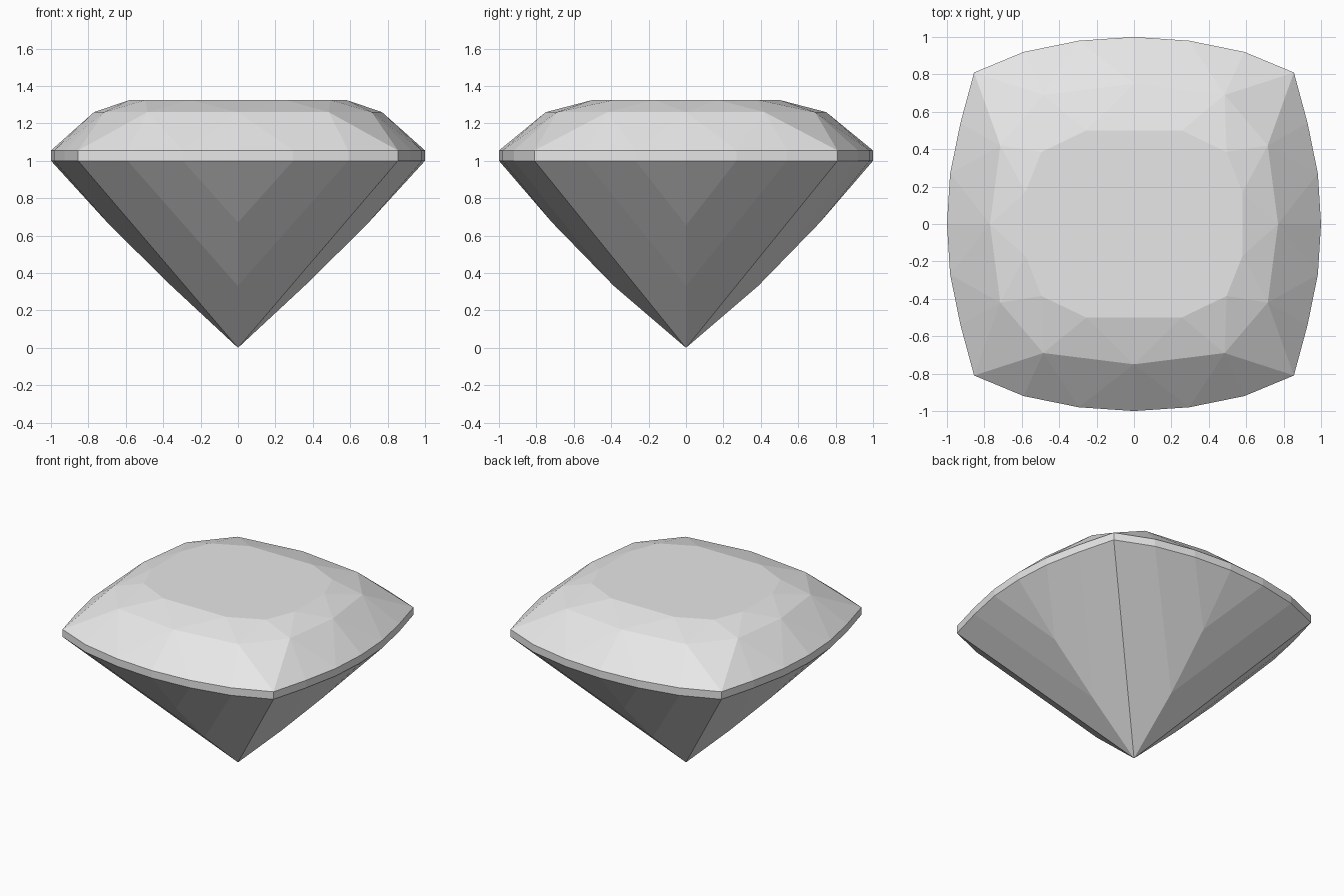
import bpy
import bmesh
from math import atan2, tau

old = bpy.data.objects.get("Cube")
if old:
    bpy.data.objects.remove(old, do_unlink=True)

# Single gem colour
mat = bpy.data.materials.new("light_grey")
mat.use_nodes = True
grey = (0.8, 0.8, 0.8, 1)
mat.diffuse_color = grey
mat.node_tree.nodes["Principled BSDF"].inputs["Base Color"].default_value = grey

bm = bmesh.new()


def ring(quadrant, z):
    """Mirror a quarter outline into a full counter-clockwise ring."""
    pts = {(sx * x + 0.0, sy * y + 0.0) for x, y in quadrant for sx in (1, -1) for sy in (1, -1)}
    ordered = sorted(pts, key=lambda p: atan2(p[1], p[0]) % tau)
    return [bm.verts.new((x, y, z)) for x, y in ordered]


def face(*verts):
    bm.faces.new(list(dict.fromkeys(verts)))


# Cushion outline, crown break and table
outline = [(1, 0), (0.983, 0.27), (0.928, 0.54), (0.855, 0.81),
           (0.59, 0.92), (0.295, 0.98), (0, 1)]
girdle_low = ring(outline, 1.0)
girdle_top = ring(outline, 1.055)
crown = ring([(0.77, 0), (0.715, 0.42), (0.485, 0.69), (0, 0.75)], 1.26)
table = ring([(0.58, 0.17), (0.495, 0.385), (0.255, 0.5)], 1.325)
n, m = len(girdle_low), len(crown)

# Table, star facets and girdle band
face(*table)
for i in range(m):
    face(table[i - 1], crown[i], table[i])
    face(crown[i], crown[(i + 1) % m], table[i])
for i in range(n):
    j = (i + 1) % n
    face(girdle_low[i], girdle_low[j], girdle_top[j], girdle_top[i])

# Main crown facets: each girdle edge joins its nearest crown point
owner = [0, 1, 1, 2, 2, 3]
for i in range(n):
    q, k = divmod(i, 6)
    a = crown[(3 * q + owner[k]) % m]
    face(girdle_top[i], girdle_top[(i + 1) % n], a)
    if k and owner[k] != owner[k - 1]:
        face(girdle_top[i], a, crown[3 * q + owner[k - 1]])

# Pavilion: nested chevron facets meeting on a ridge below each side
culet = bm.verts.new((0, 0, 0))
side_ridges = [[(0.685, 0.655), (0.355, 0.33)], [(0.716, 0.67), (0.385, 0.33)]]
for side, (dx, dy) in enumerate([(1, 0), (0, 1), (-1, 0), (0, -1)]):
    mid = 6 * side
    ridge = [girdle_low[mid]]
    ridge += [bm.verts.new((dx * r, dy * r, z)) for r, z in side_ridges[side % 2]]
    ridge.append(culet)
    for s in (1, -1):
        for j in range(3):
            face(girdle_low[(mid + s * j) % n], girdle_low[(mid + s * (j + 1)) % n],
                 ridge[j + 1], ridge[j])

bmesh.ops.recalc_face_normals(bm, faces=bm.faces)
mesh = bpy.data.meshes.new("cut_gem")
bm.to_mesh(mesh)
bm.free()
mesh.materials.append(mat)
bpy.context.scene.collection.objects.link(bpy.data.objects.new("cut_gem", mesh))
